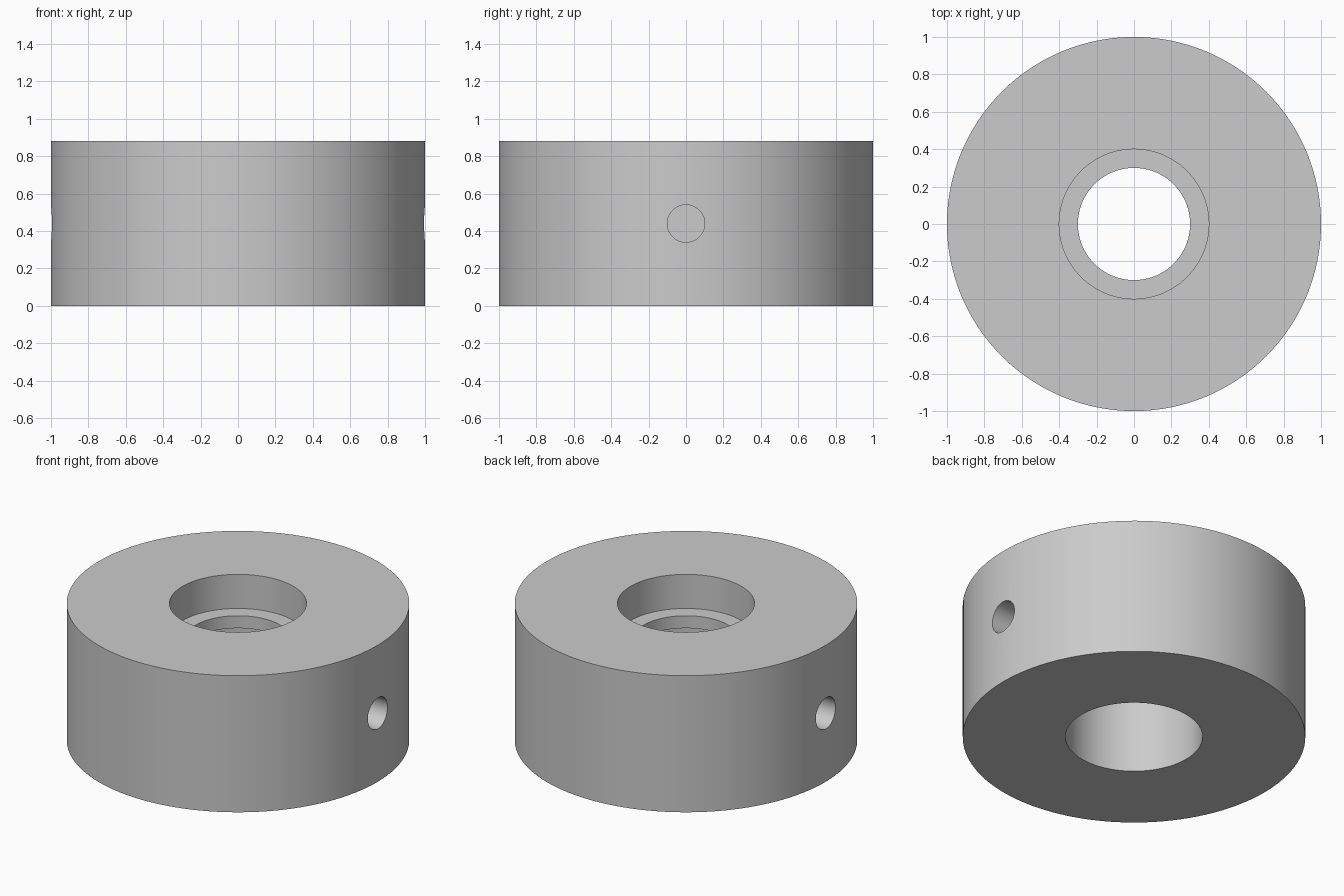
import bpy
import bmesh
from math import radians
from mathutils import Matrix, Vector

cube = bpy.data.objects.get("Cube")
if cube:
    bpy.data.objects.remove(cube, do_unlink=True)

HEIGHT, OUTER, BORE, LIP = 0.88, 1.0, 0.4, 0.3
LIP_TOP, LIP_BOTTOM = 0.66, 0.58
HOLE_RADIUS, HOLE_DEPTH = 0.1, 0.3
SEGMENTS = 128

# Plain grey metal
grey = bpy.data.materials.new("grey metal")
grey.use_nodes = True
colour = (0.6, 0.6, 0.6, 1)
grey.diffuse_color = colour
grey.node_tree.nodes["Principled BSDF"].inputs["Base Color"].default_value = colour


def make_object(name, bm):
    bmesh.ops.recalc_face_normals(bm, faces=bm.faces)
    mesh = bpy.data.meshes.new(name)
    bm.to_mesh(mesh)
    bm.free()
    mesh.materials.append(grey)
    obj = bpy.data.objects.new(name, mesh)
    bpy.context.collection.objects.link(obj)
    return obj


# Collar: closed cross-section turned about z, with an inner retaining lip
profile = [(OUTER, 0), (OUTER, HEIGHT), (BORE, HEIGHT), (BORE, LIP_TOP),
           (LIP, LIP_TOP), (LIP, LIP_BOTTOM), (BORE, LIP_BOTTOM), (BORE, 0)]
bm = bmesh.new()
verts = [bm.verts.new((r, 0, z)) for r, z in profile]
edges = [bm.edges.new((a, b)) for a, b in zip(verts, verts[1:] + verts[:1])]
bmesh.ops.spin(bm, geom=verts + edges, cent=(0, 0, 0), axis=(0, 0, 1),
               angle=radians(360), steps=SEGMENTS, use_duplicate=False)
bmesh.ops.remove_doubles(bm, verts=bm.verts, dist=0.0001)
collar = make_object("collar", bm)

# Blind pin holes on the left and right sides
bm = bmesh.new()
for side in (-1, 1):
    place = (Matrix.Translation(Vector((side * OUTER, 0, HEIGHT / 2)))
             @ Matrix.Rotation(radians(90), 4, "Y"))
    bmesh.ops.create_cone(bm, cap_ends=True, segments=48, radius1=HOLE_RADIUS,
                          radius2=HOLE_RADIUS, depth=2 * HOLE_DEPTH, matrix=place)
cutter = make_object("pin_hole_cutter", bm)
cutter.hide_render = True

cut = collar.modifiers.new("pin holes", "BOOLEAN")
cut.operation = "DIFFERENCE"
cut.solver = "EXACT"
cut.object = cutter
bpy.context.view_layer.objects.active = collar
bpy.ops.object.select_all(action="DESELECT")
collar.select_set(True)
bpy.ops.object.modifier_apply(modifier=cut.name)
bpy.data.objects.remove(cutter, do_unlink=True)

# Round walls smooth, rims crisp
bpy.ops.object.shade_smooth_by_angle(angle=radians(30))
